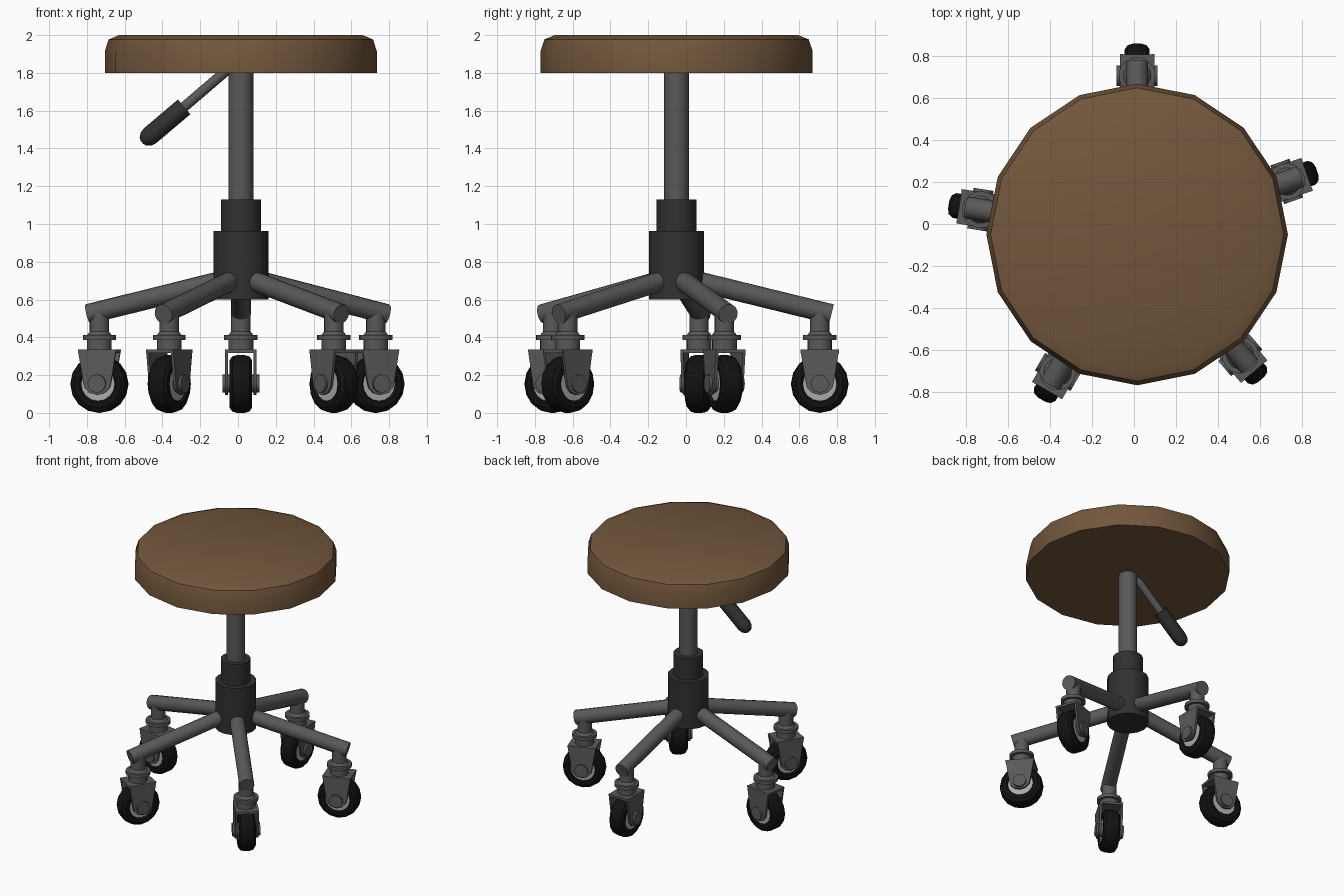
import bpy, bmesh, math
from mathutils import Matrix, Vector

if "Cube" in bpy.data.objects:
    bpy.data.objects.remove(bpy.data.objects["Cube"])

CX, CY = 0.015, -0.05           # column axis
BASE = Matrix.Translation((CX, CY, 0))


def material(name, rgb):
    m = bpy.data.materials.new(name)
    m.diffuse_color = (*rgb, 1)
    m.use_nodes = True
    m.node_tree.nodes["Principled BSDF"].inputs["Base Color"].default_value = m.diffuse_color
    return m


BROWN = material("brown_leather", (0.17, 0.095, 0.045))
METAL = material("metal", (0.1, 0.1, 0.1))
DARK = material("dark_plastic", (0.03, 0.03, 0.03))
BLACK = material("rubber", (0.006, 0.006, 0.006))
LIGHT = material("light_rim", (0.4, 0.4, 0.4))


def finish(name, bm, mat, matrix, angle=35):
    bmesh.ops.transform(bm, matrix=matrix, verts=bm.verts)
    bmesh.ops.recalc_face_normals(bm, faces=bm.faces)
    me = bpy.data.meshes.new(name)
    bm.to_mesh(me)
    bm.free()
    me.materials.append(mat)
    ob = bpy.data.objects.new(name, me)
    bpy.context.collection.objects.link(ob)
    bpy.ops.object.select_all(action='DESELECT')
    ob.select_set(True)
    bpy.context.view_layer.objects.active = ob
    bpy.ops.object.shade_smooth_by_angle(angle=math.radians(angle))
    return ob


def lathe(name, profile, mat, matrix=BASE, n=16, closed=False):
    """Revolve (radius, height) points round z; ends capped unless closed."""
    bm = bmesh.new()
    rings = [[bm.verts.new((r * math.cos(2 * math.pi * i / n),
                            r * math.sin(2 * math.pi * i / n), h))
              for i in range(n)] for r, h in profile]
    pairs = list(zip(rings, rings[1:]))
    if closed:
        pairs.append((rings[-1], rings[0]))
    else:
        bm.faces.new(rings[0])
        bm.faces.new(rings[-1])
    for a, b in pairs:
        for i in range(n):
            j = (i + 1) % n
            bm.faces.new((a[i], a[j], b[j], b[i]))
    return finish(name, bm, mat, matrix)


def along(p, q):
    """Matrix putting local z on the line from p towards q."""
    p, q = Vector(p), Vector(q)
    return Matrix.Translation(p) @ (q - p).to_track_quat('Z', 'Y').to_matrix().to_4x4()


def tube(name, p, q, r, mat, matrix):
    length = (Vector(q) - Vector(p)).length
    return lathe(name, [(r, 0), (r, length)], mat, matrix @ along(p, q))


# seat cushion
lathe("seat", [(0.72, 1.8), (0.72, 1.915), (0.70, 1.977), (0.645, 2.0)], BROWN)

# column, sleeve and hub
lathe("column", [(0.066, 1.1), (0.066, 1.805)], METAL)
lathe("sleeve", [(0.106, 0.94), (0.106, 1.13)], DARK)
lathe("hub", [(0.146, 0.6), (0.146, 0.963)], DARK)

# height lever with rounded grip
start, grip, tip = (-0.04, CY, 1.83), (-0.285, CY, 1.62), (-0.51, CY, 1.43)
tube("lever_rod", start, grip, 0.027, METAL, Matrix())
lathe("lever_grip", [(0.051, 0), (0.051, 0.235), (0.044, 0.265),
                     (0.028, 0.285), (0.01, 0.292)], DARK, along(grip, tip))


def fork_plate(name, y0, y1, matrix):
    """Tapered side plate with a round lower end."""
    pts = [(-0.076, 0.17), (-0.092, 0.27), (-0.103, 0.335),
           (0.103, 0.335), (0.092, 0.27), (0.076, 0.17)]
    pts += [(0.072 * math.cos(a), 0.155 - 0.06 * math.sin(a))
            for a in (math.radians(d) for d in (20, 55, 90, 125, 160))]
    bm = bmesh.new()
    f = bm.faces.new([bm.verts.new((x, y0, z)) for x, z in pts])
    ext = bmesh.ops.extrude_face_region(bm, geom=[f])
    bmesh.ops.translate(bm, vec=(0, y1 - y0, 0),
                        verts=[v for v in ext['geom'] if isinstance(v, bmesh.types.BMVert)])
    finish(name, bm, METAL, matrix)


def caster(tag, m):
    """Swivel caster: local x is the rolling direction, y the axle."""
    # stem, flange and neck
    lathe("caster_stem_" + tag,
          [(0.052, 0.53), (0.052, 0.43), (0.066, 0.412), (0.088, 0.412),
           (0.088, 0.387), (0.066, 0.387), (0.066, 0.325)], METAL, m)
    # fork crown and plates
    bm = bmesh.new()
    bmesh.ops.create_cube(bm, size=1, matrix=Matrix.Translation((0, 0, 0.3265))
                          @ Matrix.Diagonal((0.204, 0.15, 0.017, 1)))
    finish("fork_crown_" + tag, bm, METAL, m)
    for s, side in ((1, "left"), (-1, "right")):
        fork_plate(f"fork_{side}_{tag}", s * 0.068, s * 0.083, m)
    # axle bolt, rim and tyre
    tube("axle_" + tag, (0, -0.098, 0.155), (0, 0.098, 0.155), 0.048, METAL, m)
    w = m @ Matrix.Translation((0, 0, 0.153)) @ Matrix.Rotation(math.pi / 2, 4, 'X')
    lathe("rim_" + tag, [(0.095, -0.05), (0.095, 0.05)], LIGHT, w)
    lathe("tyre_" + tag, [(0.09, -0.05), (0.1, -0.06), (0.125, -0.06), (0.146, -0.045),
                          (0.153, -0.02), (0.153, 0.02), (0.146, 0.045),
                          (0.125, 0.06), (0.1, 0.06), (0.09, 0.05)], BLACK, w, closed=True)


# five legs with casters (slightly uneven spacing)
for tag, deg in (("right", 19.5), ("back", 90), ("left", 171),
                 ("front_left", 240), ("front_right", 310.5)):
    m = BASE @ Matrix.Rotation(math.radians(deg), 4, 'Z')
    tube("leg_" + tag, (0.05, 0, 0.712), (0.82, 0, 0.523), 0.053, METAL, m)
    caster(tag, m @ Matrix.Translation((0.758, 0, 0)))
